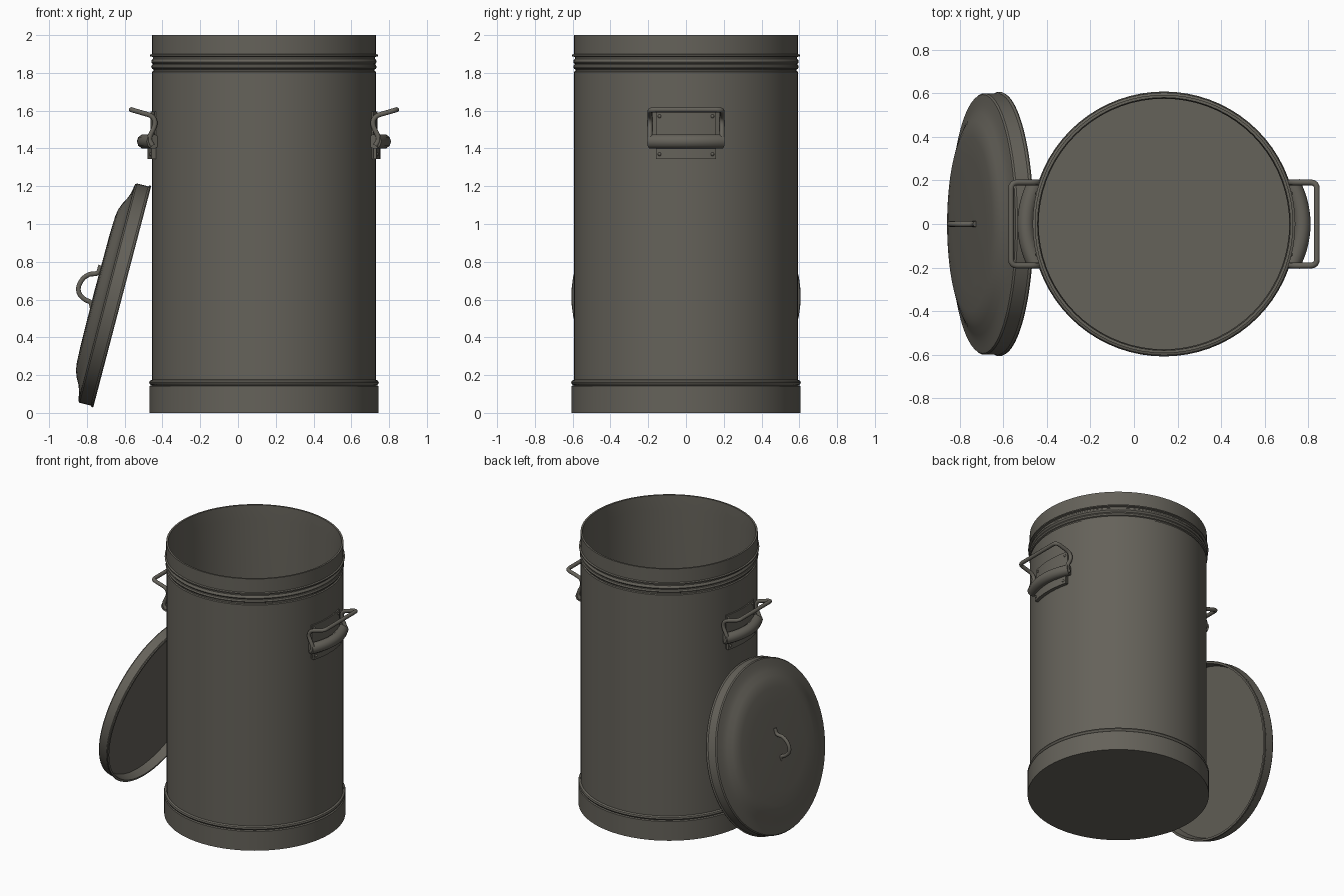
import bpy, bmesh, math
from mathutils import Matrix, Vector

if "Cube" in bpy.data.objects:
    bpy.data.objects.remove(bpy.data.objects["Cube"])

CX = 0.1375          # can axis
SIDES = 72

metal = bpy.data.materials.new("dull_grey_metal")
metal.diffuse_color = (0.13, 0.122, 0.102, 1)
metal.use_nodes = True
metal.node_tree.nodes["Principled BSDF"].inputs["Base Color"].default_value = metal.diffuse_color


def finish(ob, angle=35):
    ob.data.materials.clear()
    ob.data.materials.append(metal)
    bpy.ops.object.select_all(action='DESELECT')
    ob.select_set(True)
    bpy.context.view_layer.objects.active = ob
    bpy.ops.object.shade_smooth_by_angle(angle=math.radians(angle))
    return ob


def from_bmesh(name, bm, matrix=None):
    bmesh.ops.recalc_face_normals(bm, faces=bm.faces)
    me = bpy.data.meshes.new(name)
    bm.to_mesh(me)
    bm.free()
    ob = bpy.data.objects.new(name, me)
    bpy.context.collection.objects.link(ob)
    if matrix:
        ob.matrix_world = matrix
    return finish(ob)


def lathe(name, profile, matrix):
    """Closed solid spun about z; the profile starts and ends on the axis."""
    bm = bmesh.new()
    vs = [bm.verts.new((r, 0, z)) for r, z in profile]
    es = [bm.edges.new(p) for p in zip(vs, vs[1:])]
    bmesh.ops.spin(bm, geom=vs + es, cent=(0, 0, 0), axis=(0, 0, 1),
                   angle=math.tau, steps=SIDES, use_merge=True)
    bmesh.ops.remove_doubles(bm, verts=bm.verts, dist=1e-5)
    return from_bmesh(name, bm, matrix)


def tube(name, points, radius, matrix, smooth=False):
    """Round bar along a path."""
    cu = bpy.data.curves.new(name, 'CURVE')
    cu.dimensions = '3D'
    cu.bevel_depth = radius
    cu.bevel_resolution = 3
    cu.use_fill_caps = True
    cu.resolution_u = 6
    sp = cu.splines.new('BEZIER' if smooth else 'POLY')
    pts = sp.bezier_points if smooth else sp.points
    pts.add(len(points) - 1)
    for p, co in zip(pts, points):
        if smooth:
            p.co = co
            p.handle_left_type = p.handle_right_type = 'AUTO'
        else:
            p.co = (*co, 1)
    ob = bpy.data.objects.new(name, cu)
    bpy.context.collection.objects.link(ob)
    ob.matrix_world = matrix
    bpy.ops.object.select_all(action='DESELECT')
    ob.select_set(True)
    bpy.context.view_layer.objects.active = ob
    bpy.ops.object.convert(target='MESH')
    return finish(bpy.context.view_layer.objects.active, 50)


def rounded(points, r, n=4):
    """Fillet the inner corners of a polyline."""
    P = [Vector(p) for p in points]
    out = [P[0]]
    for a, b, c in zip(P, P[1:], P[2:]):
        ra = min(r, (a - b).length * 0.45)
        rc = min(r, (c - b).length * 0.45)
        s, e = b + (a - b).normalized() * ra, b + (c - b).normalized() * rc
        for i in range(n + 1):
            t = i / n
            out.append(s * (1 - t) ** 2 + b * 2 * t * (1 - t) + e * t * t)
    return out + [P[-1]]


def curved_plate(name, r0, r1, half_y, z0, z1, matrix, n=10):
    """Plate bent around the can."""
    bm = bmesh.new()
    a = math.asin(half_y / r1)
    rows = []
    for i in range(n + 1):
        t = -a + 2 * a * i / n
        rows.append([bm.verts.new((r * math.cos(t), r * math.sin(t), z))
                     for r, z in ((r0, z0), (r1, z0), (r1, z1), (r0, z1))])
    for p, q in zip(rows, rows[1:]):
        for k in range(4):
            bm.faces.new((p[k], p[(k + 1) % 4], q[(k + 1) % 4], q[k]))
    bm.faces.new(rows[0])
    bm.faces.new(rows[-1])
    return from_bmesh(name, bm, matrix)


can_m = Matrix.Translation((CX, 0, 0))

# Can: base band, beads, wall, rim and hollow inside
lathe("can_body", [
    (0, 0), (0.607, 0), (0.607, 0.142), (0.596, 0.146),
    (0.604, 0.151), (0.608, 0.16), (0.604, 0.17), (0.592, 0.176),
    (0.592, 1.806), (0.584, 1.81), (0.584, 1.818),
    (0.592, 1.822), (0.597, 1.832), (0.592, 1.843), (0.586, 1.846),
    (0.592, 1.85), (0.597, 1.858), (0.594, 1.868), (0.588, 1.874),
    (0.588, 1.884), (0.603, 1.888), (0.603, 1.896), (0.593, 1.9),
    (0.593, 2.0), (0.58, 2.0), (0.575, 1.9), (0.575, 0.03), (0, 0.03)], can_m)

# Side handles, the second turned half a circle
for side, turn in (("right", 0), ("left", math.pi)):
    m = can_m @ Matrix.Rotation(turn, 4, 'Z')
    curved_plate(side + "_handle_plate", 0.585, 0.6, 0.16, 1.35, 1.595, m)
    curved_plate(side + "_handle_clamp", 0.585, 0.616, 0.16, 1.345, 1.42, m)
    # bulging grip roll
    ys = [-0.19 + 0.38 * i / 14 for i in range(15)]
    tube(side + "_handle_roll",
         [(0.634 - 0.048 * (y / 0.19) ** 2, y, 1.437) for y in ys], 0.039, m)
    # wire bail
    half = [(0.59, 1.415), (0.612, 1.45), (0.572, 1.53), (0.588, 1.572), (0.702, 1.605)]
    path = [(x, -0.191, z) for x, z in half] + [(x, 0.191, z) for x, z in half[::-1]]
    tube(side + "_handle_bail", rounded(path, 0.03), 0.0135, m)
    # rivets at the plate corners
    bm = bmesh.new()
    for y in (-0.14, 0.14):
        for z in (1.37, 1.57):
            x = math.sqrt((0.614 if z < 1.5 else 0.598) ** 2 - y * y)
            bmesh.ops.create_uvsphere(bm, u_segments=10, v_segments=6, radius=0.01,
                                      matrix=Matrix.Translation((x, y, z)))
    from_bmesh(side + "_handle_rivets", bm, m)

# Lid leaning on the left; local z points out of its dome
tilt = math.radians(14.67)
lid_m = Matrix.Translation((-0.613, 0, 0.615)) @ Matrix.Rotation(-(math.pi / 2 - tilt), 4, 'Y')
lathe("lid", [
    (0, 0.06), (0.578, 0.06), (0.59, 0.0), (0.604, 0.0), (0.607, 0.006),
    (0.604, 0.012), (0.6, 0.015), (0.6, 0.076), (0.594, 0.084), (0.575, 0.088),
    (0.545, 0.093), (0.51, 0.106), (0.475, 0.125), (0.44, 0.138), (0.4, 0.144),
    (0.3, 0.148), (0, 0.15)], lid_m)

# Lid handle wire, in the y = 0 plane
pts = [(-0.727, 0.78), (-0.743, 0.742), (-0.79, 0.732), (-0.832, 0.695),
       (-0.843, 0.64), (-0.81, 0.60), (-0.782, 0.585), (-0.772, 0.555)]
tube("lid_handle", [(x, 0, z) for x, z in pts], 0.013, Matrix.Identity(4), smooth=True)
